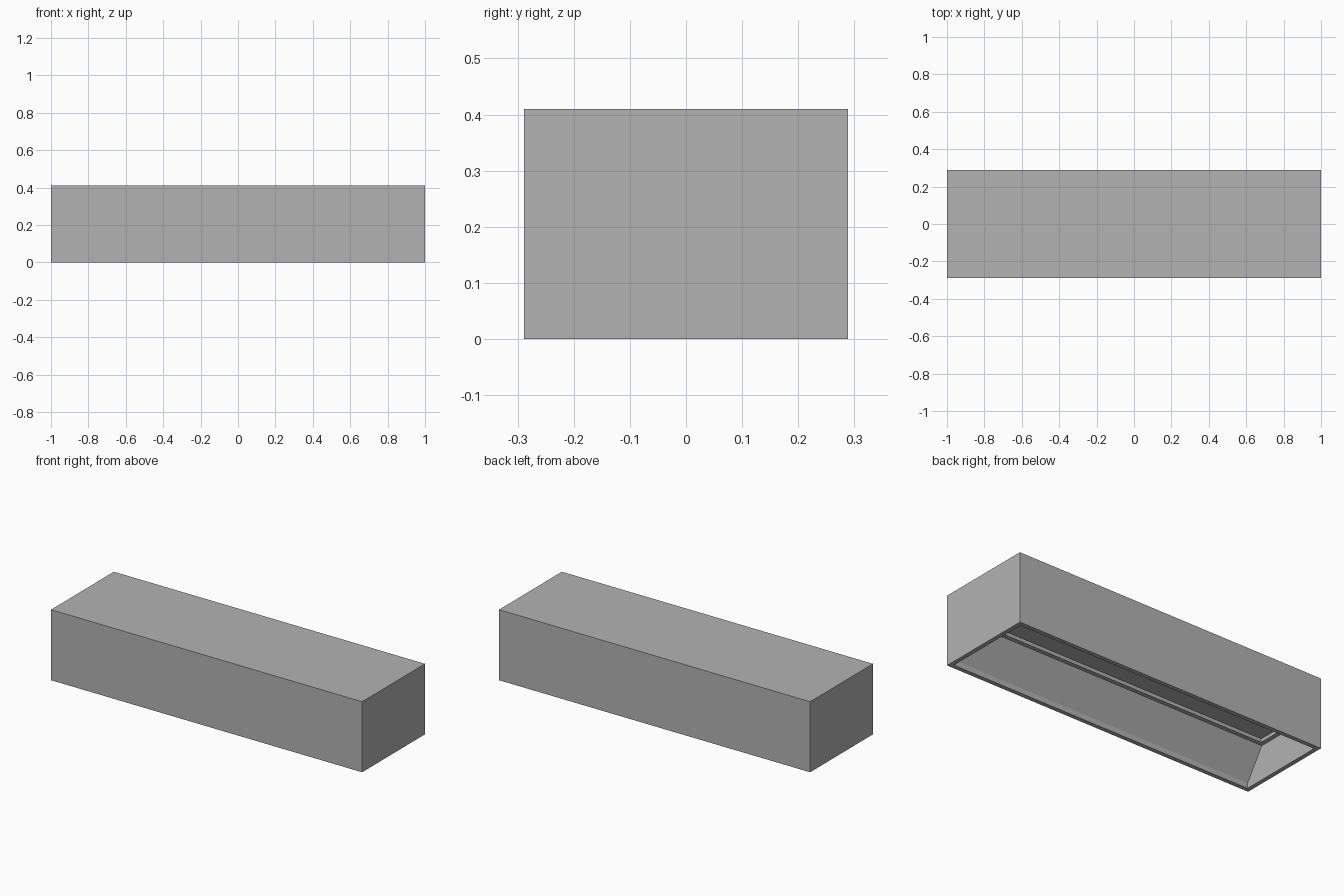
import bpy
import bmesh

cube = bpy.data.objects.get("Cube")
if cube:
    bpy.data.objects.remove(cube, do_unlink=True)

LENGTH, DEPTH, HEIGHT = 2.0, 0.577, 0.41
RIM = 0.025          # width of the bottom rim and of the inner ledge
LIP_TOP = 0.03       # straight lip above the rim
LEDGE_Z = 0.20       # top of the sloped sides
LEDGE_HALF = 0.15    # half depth of the opening at the ledge
PANEL_Z = 0.22       # recessed panel

grey = bpy.data.materials.new("mid grey")
grey.use_nodes = True
grey.diffuse_color = (0.45, 0.45, 0.45, 1)
grey.node_tree.nodes["Principled BSDF"].inputs["Base Color"].default_value = (0.45, 0.45, 0.45, 1)


def raise_face(bm, face, z, half_depth=None):
    """Extrude a downward face up to height z, optionally narrowing it in y."""
    face = bmesh.ops.extrude_discrete_faces(bm, faces=[face])["faces"][0]
    for v in face.verts:
        v.co.z = z
        if half_depth is not None:
            v.co.y = half_depth if v.co.y > 0 else -half_depth
    return face


# Outer box standing on the ground
bm = bmesh.new()
bmesh.ops.create_cube(bm, size=1)
for v in bm.verts:
    v.co.x *= LENGTH
    v.co.y *= DEPTH
    v.co.z = (v.co.z + 0.5) * HEIGHT
bm.normal_update()

# Hollow underside: rim, straight lip, sloped long sides
bottom = min(bm.faces, key=lambda f: f.calc_center_median().z)
bmesh.ops.inset_individual(bm, faces=[bottom], thickness=RIM, use_even_offset=True)
face = raise_face(bm, bottom, LIP_TOP)
face = raise_face(bm, face, LEDGE_Z, LEDGE_HALF)

# Ledge and shallow recessed panel
bm.normal_update()
bmesh.ops.inset_individual(bm, faces=[face], thickness=RIM, use_even_offset=True)
raise_face(bm, face, PANEL_Z)

bmesh.ops.recalc_face_normals(bm, faces=bm.faces[:])
mesh = bpy.data.meshes.new("hollow_housing")
bm.to_mesh(mesh)
bm.free()
mesh.materials.append(grey)
housing = bpy.data.objects.new("hollow_housing", mesh)
bpy.context.collection.objects.link(housing)
